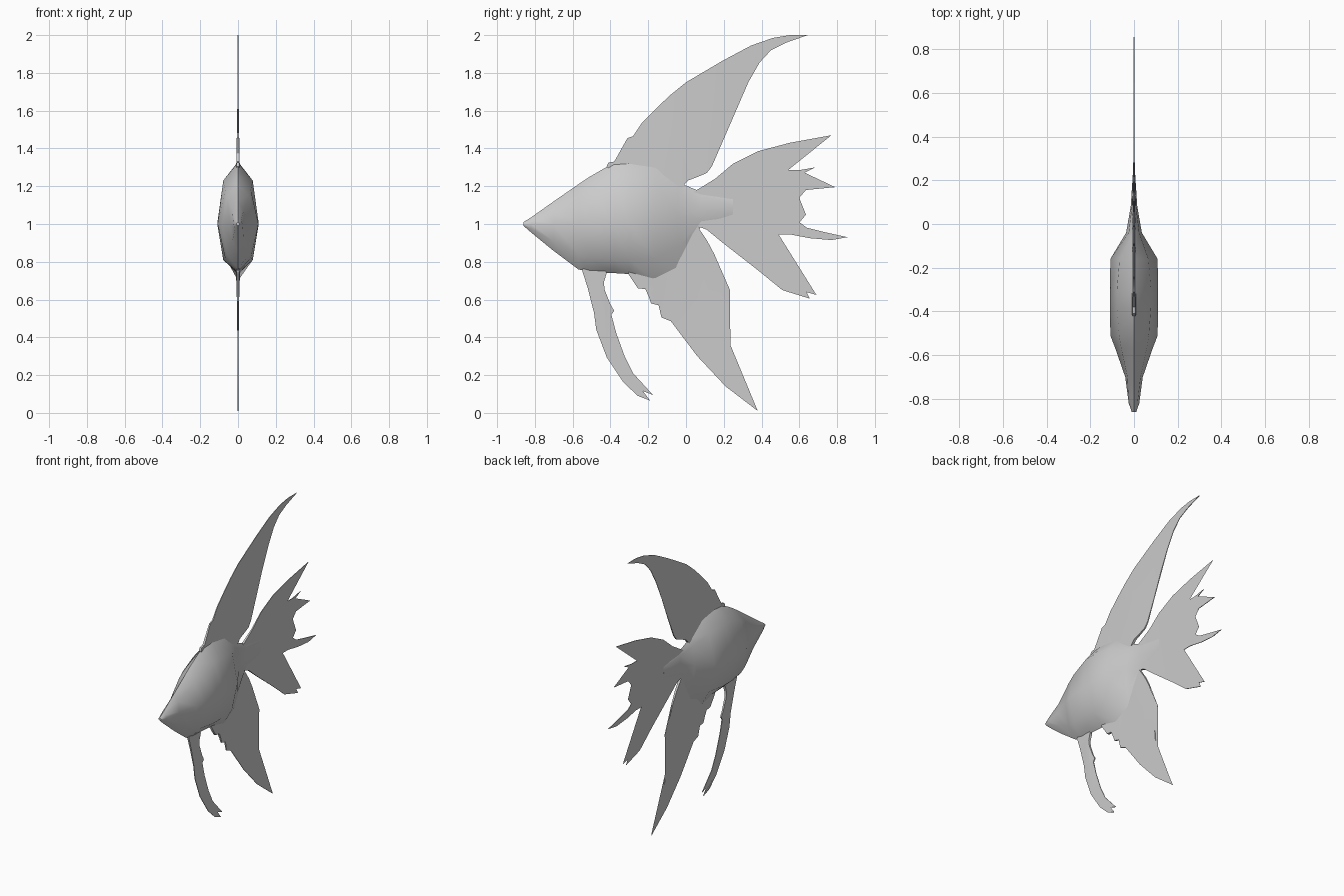
import bpy, bmesh, math

cube = bpy.data.objects.get("Cube")
if cube:
    bpy.data.objects.remove(cube, do_unlink=True)

grey = bpy.data.materials.new("soft grey")
grey.use_nodes = True
COLOUR = (0.6, 0.6, 0.6, 1)
grey.diffuse_color = COLOUR
grey.node_tree.nodes["Principled BSDF"].inputs["Base Color"].default_value = COLOUR


def finish(bm, name, angle):
    bmesh.ops.recalc_face_normals(bm, faces=bm.faces)
    mesh = bpy.data.meshes.new(name)
    bm.to_mesh(mesh)
    bm.free()
    mesh.materials.append(grey)
    obj = bpy.data.objects.new(name, mesh)
    bpy.context.collection.objects.link(obj)
    bpy.ops.object.select_all(action='DESELECT')
    obj.select_set(True)
    bpy.context.view_layer.objects.active = obj
    bpy.ops.object.shade_smooth_by_angle(angle=math.radians(angle))
    return obj


def fin(name, outline):
    """Thin plate from a (y, z) outline, thicker near the body."""
    bm = bmesh.new()
    sides = []
    for s in (1, -1):
        ring = []
        for y, z in outline:
            d = math.hypot(y + 0.25, z - 1.0)
            half = 0.002 + 0.016 * max(0.0, 1 - d / 0.55)
            ring.append(bm.verts.new((s * half, y, z)))
        sides.append(ring)
    a, b = sides
    caps = [bm.faces.new(a), bm.faces.new(b[::-1])]
    n = len(a)
    for i in range(n):
        j = (i + 1) % n
        bm.faces.new((a[j], a[i], b[i], b[j]))
    bmesh.ops.triangulate(bm, faces=caps)
    return finish(bm, name, 40)


# Body: rings of (y, top z, upper shoulder z, middle z, lower shoulder z,
#                 bottom z, shoulder half width, middle half width)
STATIONS = [
    (-0.86, 1.01, 1.005, 1.00, 0.995, 0.99, 0.006, 0.010),
    (-0.82, 1.035, 1.02, 1.00, 0.975, 0.955, 0.016, 0.024),
    (-0.70, 1.12, 1.07, 1.00, 0.91, 0.857, 0.030, 0.040),
    (-0.57, 1.21, 1.15, 1.00, 0.84, 0.76, 0.058, 0.085),
    (-0.51, 1.25, 1.18, 1.00, 0.82, 0.745, 0.068, 0.108),
    (-0.38, 1.325, 1.23, 1.00, 0.81, 0.74, 0.078, 0.110),
    (-0.30, 1.33, 1.23, 1.00, 0.81, 0.735, 0.078, 0.110),
    (-0.16, 1.31, 1.22, 1.01, 0.82, 0.70, 0.066, 0.108),
    (-0.04, 1.22, 1.17, 1.04, 0.88, 0.76, 0.024, 0.036),
    (0.08, 1.17, 1.15, 1.08, 1.02, 0.99, 0.010, 0.015),
    (0.25, 1.14, 1.13, 1.09, 1.05, 1.03, 0.003, 0.004),
]
bm = bmesh.new()
rings = []
for y, top, up, mid, low, bot, ws, wm in STATIONS:
    pts = [(0, top), (ws, up), (wm, mid), (ws, low),
           (0, bot), (-ws, low), (-wm, mid), (-ws, up)]
    rings.append([bm.verts.new((x, y, z)) for x, z in pts])
for r0, r1 in zip(rings, rings[1:]):
    for i in range(8):
        j = (i + 1) % 8
        bm.faces.new((r0[i], r0[j], r1[j], r1[i]))
bm.faces.new(rings[0])
bm.faces.new(rings[-1][::-1])
finish(bm, "body", 50)

# Tall swept fin on the back
fin("dorsal_fin", [
    (-.42, 1.305), (-.41, 1.325), (-.38, 1.33), (-.31, 1.455), (-.28, 1.465),
    (-.23, 1.54), (-.15, 1.62), (-.08, 1.685), (0, 1.75), (.195, 1.865),
    (.345, 1.945), (.46, 1.985), (.55, 2.0), (.645, 2.0), (.53, 1.96),
    (.45, 1.92), (.39, 1.855), (.33, 1.75), (.265, 1.61), (.2, 1.45),
    (.137, 1.305), (.11, 1.27), (.063, 1.25), (.01, 1.23), (-.02, 1.195),
    (-.035, 1.17), (-.15, 1.15), (-.35, 1.24)])

# Ragged fan tail
fin("tail_fin", [
    (-.05, 1.17), (.04, 1.17), (.09, 1.2), (.155, 1.24), (.25, 1.32),
    (.38, 1.385), (.55, 1.43), (.77, 1.47), (.655, 1.43), (.58, 1.4),
    (.53, 1.375), (.51, 1.34), (.525, 1.3), (.54, 1.285), (.6, 1.285),
    (.685, 1.3), (.625, 1.27), (.565, 1.25), (.55, 1.215), (.565, 1.2),
    (.79, 1.195), (.635, 1.18), (.58, 1.157), (.555, 1.13), (.56, 1.093),
    (.635, 1.05), (.6, 1.045), (.6, 1.01), (.64, .98), (.72, .96),
    (.855, .93), (.77, .915), (.655, .925), (.55, .945), (.49, .945),
    (.48, .84), (.465, .83), (.47, .765), (.515, .705), (.565, .67),
    (.69, .625), (.58, .655), (.655, .605), (.51, .65), (.375, .76),
    (.195, .9), (.11, .97), (.055, .99), (-.05, 1.0)])

# Long trailing fin under the rear of the body
fin("anal_fin", [
    (.055, .995), (.11, .915), (.15, .84), (.17, .74), (.233, .65),
    (.185, .55), (.205, .535), (.19, .51), (.205, .48), (.21, .42),
    (.235, .325), (.25, .215), (.3, .12), (.38, .01), (.21, .14),
    (.06, .3), (-.08, .485), (-.13, .505), (-.145, .57), (-.185, .58),
    (-.195, .61), (-.215, .655), (-.255, .66), (-.305, .735), (-.3, .8),
    (-.08, .95)])

# Forked streamer fin under the throat
fin("pelvic_fin", [
    (-.55, .755), (-.52, .66), (-.487, .53), (-.475, .44), (-.42, .295),
    (-.33, .16), (-.255, .09), (-.19, .065), (-.285, .125), (-.375, .25),
    (-.44, .38), (-.46, .475), (-.4, .345), (-.34, .215), (-.24, .12),
    (-.175, .095), (-.28, .21), (-.325, .3), (-.37, .425), (-.395, .52),
    (-.38, .54), (-.4, .575), (-.43, .65), (-.435, .69), (-.42, .74),
    (-.45, .8), (-.53, .8)])
